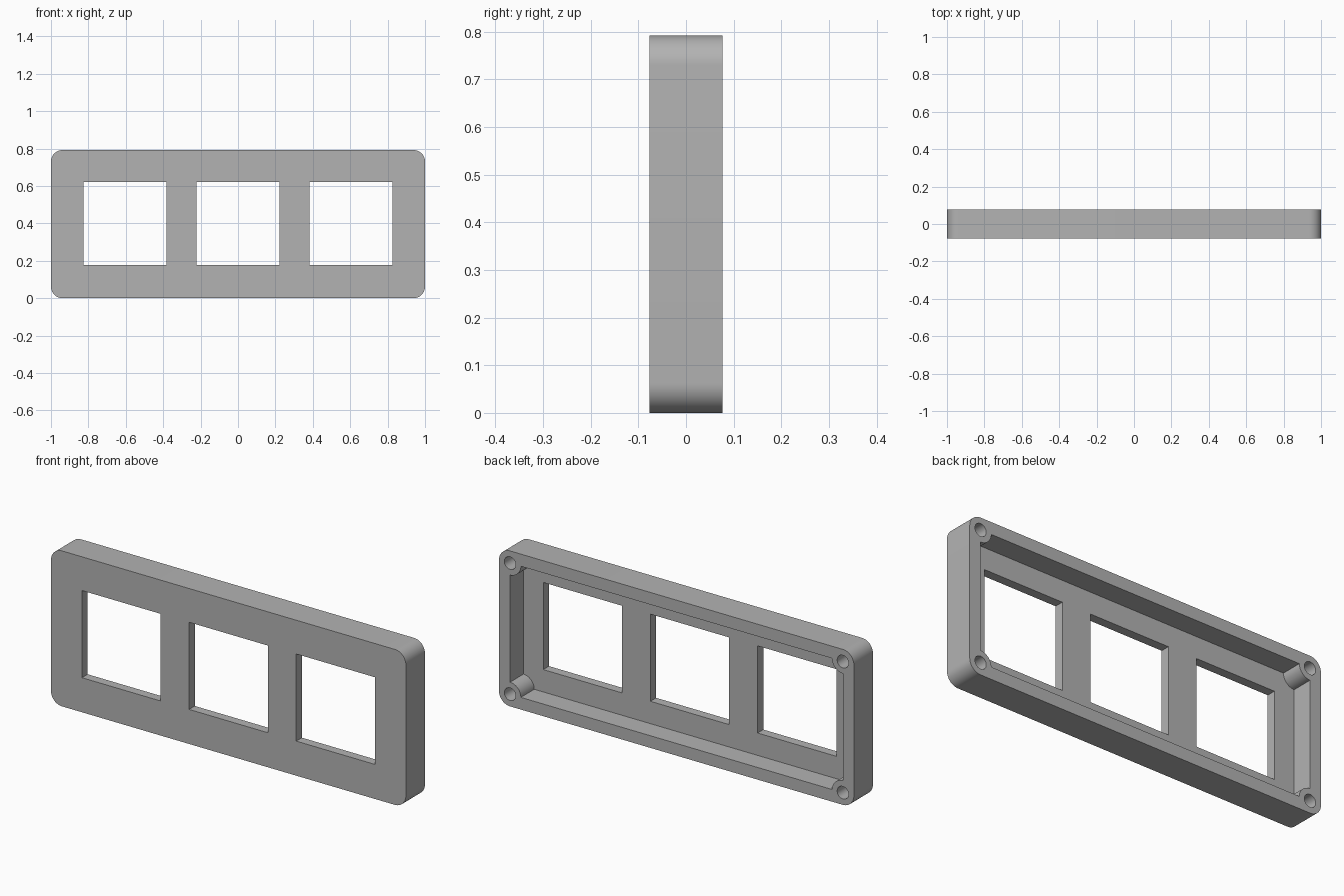
import bpy, bmesh, math
from mathutils import Matrix

if "Cube" in bpy.data.objects:
    bpy.data.objects.remove(bpy.data.objects["Cube"])

W, H, D = 2.0, 0.792, 0.154      # overall width, height, depth
WALL, PLATE = 0.062, 0.046       # rim and front plate thickness
HOLE_R, BOSS_R = 0.032, 0.062
WINDOW, PITCH = 0.444, 0.604
FLOOR = -D / 2 + PLATE           # inner face of the front plate

grey = bpy.data.materials.new("plain_grey")
grey.use_nodes = True
grey.diffuse_color = (0.45, 0.45, 0.45, 1)
grey.node_tree.nodes["Principled BSDF"].inputs["Base Color"].default_value = grey.diffuse_color


def make_object(name, bm):
    bmesh.ops.recalc_face_normals(bm, faces=bm.faces)
    mesh = bpy.data.meshes.new(name)
    bm.to_mesh(mesh)
    bm.free()
    mesh.materials.append(grey)
    obj = bpy.data.objects.new(name, mesh)
    bpy.context.collection.objects.link(obj)
    return obj


def box(name, x, z, w, h, y0, y1, radius=0):
    """Box spanning y0..y1, optionally with rounded upright corners."""
    bm = bmesh.new()
    bmesh.ops.create_cube(bm, size=1)
    bmesh.ops.scale(bm, vec=(w, y1 - y0, h), verts=bm.verts)
    bmesh.ops.translate(bm, vec=(x, (y0 + y1) / 2, z), verts=bm.verts)
    if radius:
        edges = [e for e in bm.edges if abs(e.verts[0].co.y - e.verts[1].co.y) > 0.01]
        bmesh.ops.bevel(bm, geom=edges, offset=radius, segments=12, profile=0.5, affect='EDGES')
    return make_object(name, bm)


def cylinder(name, x, z, r, y0, y1):
    bm = bmesh.new()
    place = Matrix.Translation((x, (y0 + y1) / 2, z)) @ Matrix.Rotation(math.pi / 2, 4, 'X')
    bmesh.ops.create_cone(bm, cap_ends=True, segments=48, radius1=r, radius2=r,
                          depth=y1 - y0, matrix=place)
    return make_object(name, bm)


def boolean(target, tool, operation):
    """Apply a boolean and drop the tool."""
    mod = target.modifiers.new(tool.name, 'BOOLEAN')
    mod.operation, mod.object, mod.solver = operation, tool, 'EXACT'
    bpy.context.view_layer.objects.active = target
    bpy.ops.object.modifier_apply(modifier=mod.name)
    bpy.data.objects.remove(tool)


# Rounded frame body, hollowed from the back
frame = box("window_frame", 0, H / 2, W, H, -D / 2, D / 2, WALL)
boolean(frame, box("cavity", 0, H / 2, W - 2 * WALL, H - 2 * WALL, FLOOR, D), 'DIFFERENCE')

# Three square windows through the front plate
for i in (-1, 0, 1):
    boolean(frame, box("window", i * PITCH, 0.398, WINDOW, WINDOW, -D, D), 'DIFFERENCE')

# Screw bosses with blind holes at the inner corners
corners = [(sx * (W / 2 - WALL), H / 2 + sz * (H / 2 - WALL)) for sx in (-1, 1) for sz in (-1, 1)]
for x, z in corners:
    # The boss is slightly slimmer than the wall so that it stays inside the outer skin
    boolean(frame, cylinder("boss", x, z, BOSS_R - 0.001, FLOOR - 0.01, D / 2), 'UNION')
    boolean(frame, cylinder("screw_hole", x, z, HOLE_R, FLOOR, D), 'DIFFERENCE')

# Smooth the round parts, keep the edges crisp
bpy.ops.object.select_all(action='DESELECT')
frame.select_set(True)
bpy.context.view_layer.objects.active = frame
bpy.ops.object.shade_smooth_by_angle(angle=math.radians(30))
